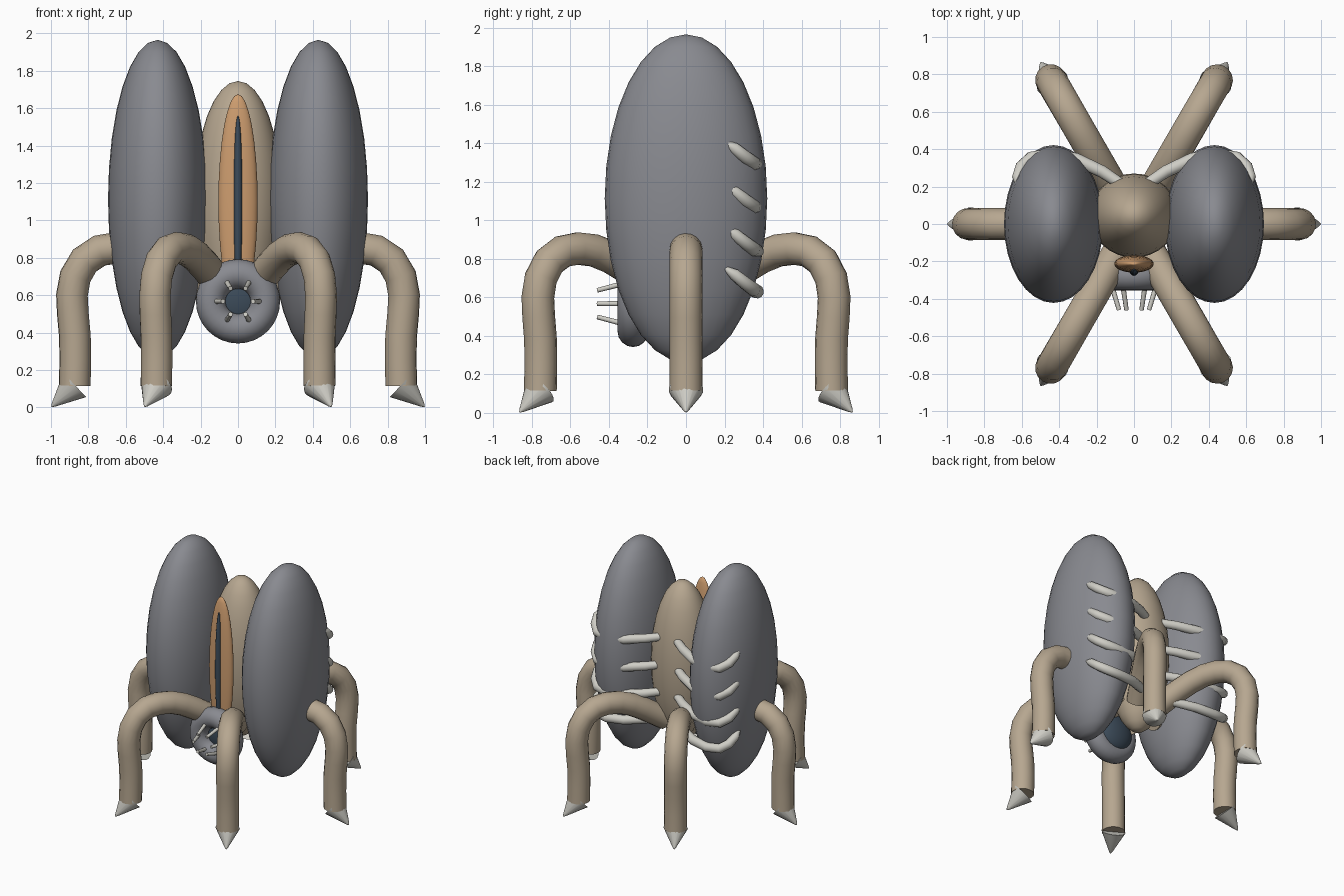
import bpy, bmesh, math
from mathutils import Vector, Matrix

if "Cube" in bpy.data.objects:
    bpy.data.objects.remove(bpy.data.objects["Cube"])


def material(name, rgb):
    m = bpy.data.materials.new(name)
    m.diffuse_color = (*rgb, 1)
    m.use_nodes = True
    m.node_tree.nodes["Principled BSDF"].inputs["Base Color"].default_value = m.diffuse_color
    return m


GRAY = material("shell_gray", (0.25, 0.255, 0.28))
TAN = material("skin_tan", (0.47, 0.385, 0.28))
ORANGE = material("eye_orange", (0.62, 0.34, 0.16))
BONE = material("bone_white", (0.62, 0.61, 0.56))
DARK = material("dark_blue", (0.045, 0.07, 0.10))


def finish(bm, name, mat, angle=45):
    """Turn a bmesh into a smooth-shaded object with one colour."""
    bmesh.ops.recalc_face_normals(bm, faces=bm.faces)
    me = bpy.data.meshes.new(name)
    bm.to_mesh(me)
    bm.free()
    me.materials.append(mat)
    ob = bpy.data.objects.new(name, me)
    bpy.context.collection.objects.link(ob)
    bpy.ops.object.select_all(action='DESELECT')
    ob.select_set(True)
    bpy.context.view_layer.objects.active = ob
    bpy.ops.object.shade_smooth_by_angle(angle=math.radians(angle))
    return ob


def ellipsoid(name, centre, size, mat):
    bm = bmesh.new()
    bmesh.ops.create_uvsphere(bm, u_segments=32, v_segments=16, radius=1)
    bmesh.ops.transform(bm, verts=bm.verts,
                        matrix=Matrix.Translation(centre) @ Matrix.Diagonal((*size, 1)))
    return finish(bm, name, mat)


def sweep(name, path, radii, mat, sides=16):
    """Round tube of varying radius along a path."""
    pts = [Vector(p) for p in path]
    bm = bmesh.new()
    rings = []
    for i, p in enumerate(pts):
        t = (pts[min(i + 1, len(pts) - 1)] - pts[max(i - 1, 0)]).normalized()
        if i == 0:
            u = t.orthogonal().normalized()
        u = (u - t * u.dot(t)).normalized()
        v = t.cross(u)
        ring = []
        for k in range(sides):
            a = 2 * math.pi * k / sides
            ring.append(bm.verts.new(p + (u * math.cos(a) + v * math.sin(a)) * radii[i]))
        rings.append(ring)
    for a, b in zip(rings, rings[1:]):
        for k in range(sides):
            n = (k + 1) % sides
            bm.faces.new((a[k], a[n], b[n], b[k]))
    bm.faces.new(rings[0])
    bm.faces.new(rings[-1])
    return finish(bm, name, mat)


# Central body, tall eye and slit pupil
ellipsoid("body", (0, 0.045, 1.1), (0.235, 0.225, 0.645), TAN)
ellipsoid("eye", (0, -0.213, 1.1), (0.105, 0.047, 0.575), ORANGE)
ellipsoid("pupil", (0, -0.245, 1.1), (0.025, 0.032, 0.46), DARK)

# Two large side shells
for side in (-1, 1):
    ellipsoid("side_shell", (side * 0.43, 0, 1.113), (0.265, 0.422, 0.852), GRAY)

# Ring-shaped mouth with a dark throat
HEAD_Z, MAJOR, MINOR = 0.567, 0.145, 0.08
bm = bmesh.new()
SEG, TUBE = 32, 16
grid = []
for i in range(SEG):
    a = 2 * math.pi * i / SEG
    row = []
    for j in range(TUBE):
        b = 2 * math.pi * j / TUBE
        r = MAJOR + MINOR * math.cos(b)
        row.append(bm.verts.new((r * math.cos(a), -0.275 + MINOR * math.sin(b),
                                 HEAD_Z + r * math.sin(a))))
    grid.append(row)
for i in range(SEG):
    for j in range(TUBE):
        i2, j2 = (i + 1) % SEG, (j + 1) % TUBE
        bm.faces.new((grid[i][j], grid[i2][j], grid[i2][j2], grid[i][j2]))
finish(bm, "mouth_ring", GRAY)
ellipsoid("throat", (0, -0.22, HEAD_Z), (0.15, 0.075, 0.15), DARK)

# Six teeth leaning in toward the mouth axis
for k in range(6):
    a = k * math.pi / 3
    c, s = math.cos(a), math.sin(a)
    sweep("tooth", [(0.125 * c, -0.31, HEAD_Z + 0.125 * s),
                    (0.08 * c, -0.46, HEAD_Z + 0.08 * s)], [0.014, 0.012], BONE, 10)

# Six arched legs with outward-pointing claws: (radius, height) profile
LEG = [(0.17, 0.64), (0.35, 0.755), (0.45, 0.808), (0.55, 0.843), (0.65, 0.853),
       (0.74, 0.838), (0.82, 0.785), (0.87, 0.70), (0.888, 0.60), (0.883, 0.50),
       (0.872, 0.38), (0.87, 0.25), (0.873, 0.115)]
for k in range(6):
    a = k * math.pi / 3
    c, s = math.cos(a), math.sin(a)

    def around(profile):
        return [(r * c, r * s, z) for r, z in profile]

    sweep("leg", around(LEG), [0.085] * len(LEG), TAN)
    sweep("claw", around([(0.873, 0.12), (0.985, 0.015), (0.997, 0.004)]),
          [0.09, 0.014, 0.003], BONE)

# Four curved ribs per side, wrapping from the body round the back of each shell
RIB = [(0.05, 0.20, -0.01), (0.17, 0.28, -0.03), (0.31, 0.345, -0.05),
       (0.45, 0.368, -0.06), (0.55, 0.352, -0.05), (0.602, 0.305, -0.015),
       (0.622, 0.25, 0.03), (0.62, 0.205, 0.06)]
RIB_R = [0.03, 0.034, 0.036, 0.036, 0.036, 0.034, 0.03, 0.012]
for side in (-1, 1):
    for z in (1.345, 1.12, 0.9, 0.69):
        sweep("rib", [(side * x, y, z + dz) for x, y, dz in RIB], RIB_R, BONE, 12)
